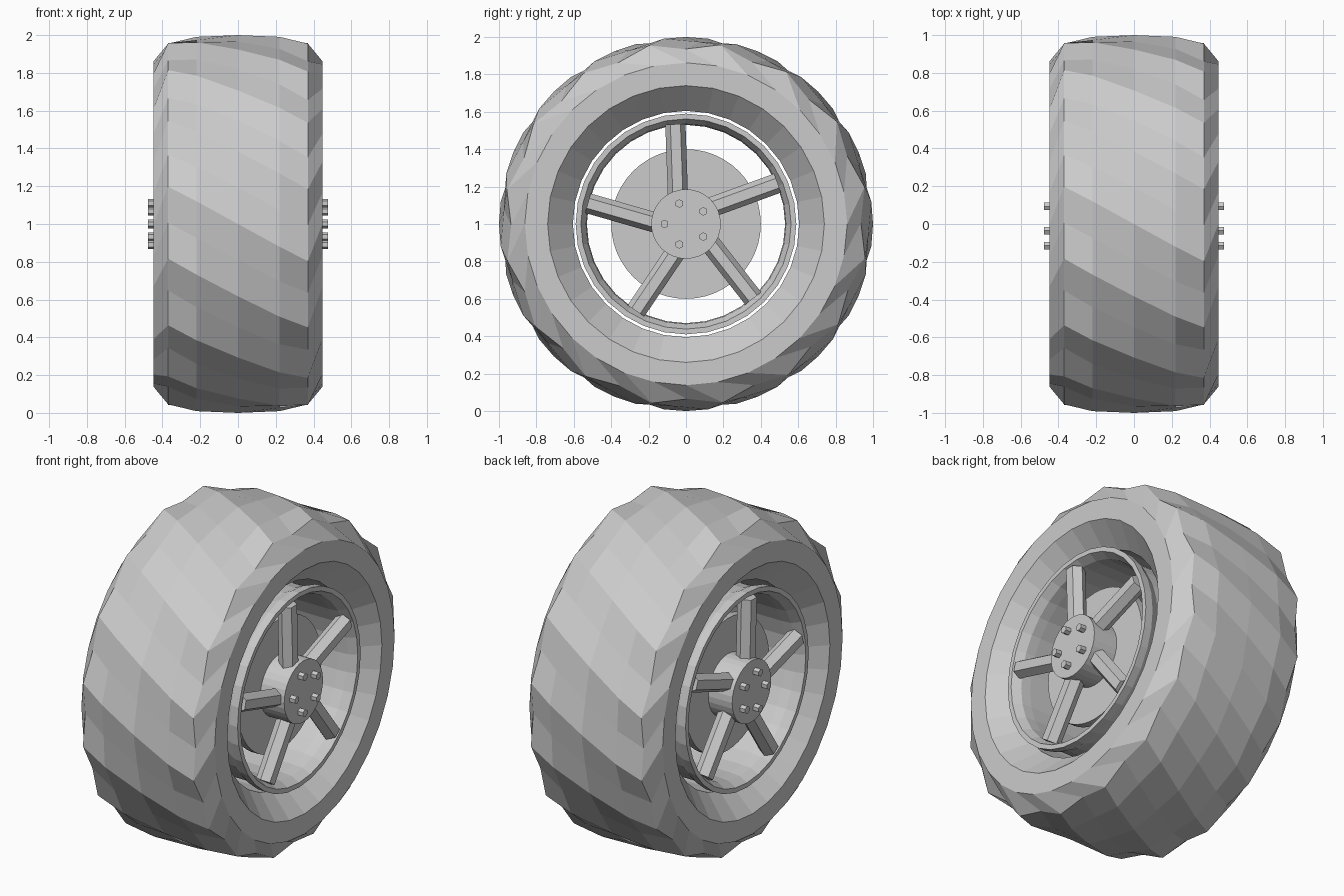
import bpy, bmesh
from math import sin, cos, pi, radians
from mathutils import Matrix, Vector

cube = bpy.data.objects.get("Cube")
if cube:
    bpy.data.objects.remove(cube)

SEGMENTS = 32
CENTRE = Vector((0, 0, 1))

grey = bpy.data.materials.new("light_grey")
grey.use_nodes = True
colour = (0.6, 0.6, 0.6, 1)
grey.diffuse_color = colour
grey.node_tree.nodes["Principled BSDF"].inputs["Base Color"].default_value = colour


def finish(name, bm):
    bmesh.ops.recalc_face_normals(bm, faces=bm.faces)
    mesh = bpy.data.meshes.new(name)
    bm.to_mesh(mesh)
    bm.free()
    mesh.materials.append(grey)
    ob = bpy.data.objects.new(name, mesh)
    ob.location = CENTRE
    bpy.context.collection.objects.link(ob)
    return ob


def revolve(name, profile, segments=SEGMENTS):
    """Spin a closed profile of (x, radius, groove depth, twist) about the x axis."""
    bm = bmesh.new()
    rings = []
    for x, r, groove, twist in profile:
        ring = []
        for i in range(segments):
            t = 2 * pi * i / segments + twist * x
            rad = r - groove * (i % 2)
            ring.append(bm.verts.new((x, rad * cos(t), rad * sin(t))))
        rings.append(ring)
    for a, b in zip(rings, rings[1:] + rings[:1]):
        for i in range(segments):
            j = (i + 1) % segments
            bm.faces.new((a[i], a[j], b[j], b[i]))
    return finish(name, bm)


def cylinder(name, radius, sides, start, end):
    """Straight prism between two points."""
    bm = bmesh.new()
    axis = end - start
    turn = axis.to_track_quat('Z', 'Y').to_matrix().to_4x4()
    bmesh.ops.create_cone(bm, cap_ends=True, segments=sides, radius1=radius,
                          radius2=radius, depth=axis.length,
                          matrix=Matrix.Translation((start + end) / 2) @ turn)
    return finish(name, bm)


# Tyre: grooved, twisted tread between plain side walls
TWIST = 0.55
tread = [(0.37, 0.975, 0.04, TWIST), (0.22, 0.998, 0.022, TWIST)]
side = [(0.31, 0.605, 0, 0), (0.447, 0.74, 0, 0), (0.447, 0.862, 0, 0)]
half = side + tread
other_half = [(-x, r, g, w) for x, r, g, w in reversed(half)]
revolve("tyre", half + [(0, 1.0, 0.015, TWIST)] + other_half)

# Rim barrel: thin shell with flared lips
outer = [(0.41, 0.59), (0.36, 0.588), (0.3, 0.56)]
inner = [(0.3, 0.53), (0.36, 0.535), (0.41, 0.562)]
shell = (outer + [(-x, r) for x, r in reversed(outer)]
         + [(-x, r) for x, r in reversed(inner)] + inner)
revolve("rim", [(x, r, 0, 0) for x, r in shell])

# Hub, disc, spokes and bolts, repeated on both sides
for label, s in (("left", 1), ("right", -1)):
    def on_x(a, y=0, z=0):
        return Vector((s * a, y, z))

    cylinder(f"brake_disc_{label}", 0.4, 48, on_x(0.23), on_x(0.28))
    cylinder(f"hub_{label}", 0.186, 32, on_x(0.28), on_x(0.44))

    for k in range(5):
        # Each spoke sits slightly off the hub's centre line
        t = radians(20 + 72 * k)
        along = Vector((0, cos(t), sin(t)))
        across = Vector((0, -sin(t), cos(t)))
        base = on_x(0.37) + across * 0.038
        cylinder(f"spoke_{label}_{k + 1}", 0.054, 6,
                 base + along * 0.12, base + along * 0.535)

        b = radians(36 + 72 * k)
        y, z = 0.115 * cos(b), 0.115 * sin(b)
        cylinder(f"bolt_{label}_{k + 1}", 0.023, 6, on_x(0.42, y, z), on_x(0.476, y, z))
